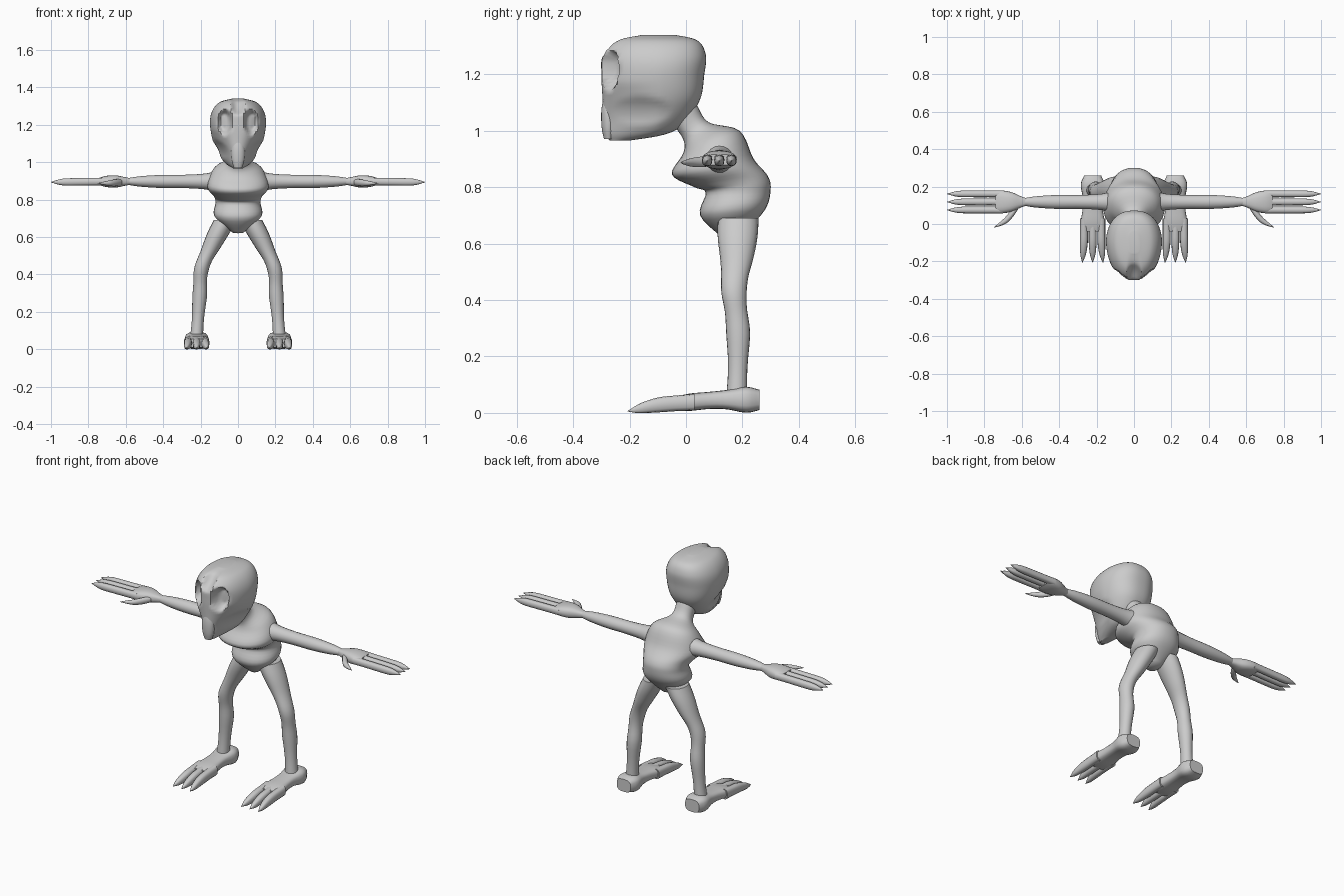
import bpy, bmesh, math
from mathutils import Vector

cube = bpy.data.objects.get("Cube")
if cube:
    bpy.data.objects.remove(cube, do_unlink=True)

skin = bpy.data.materials.new("grey_skin")
skin.use_nodes = True
GREY = (0.6, 0.6, 0.6, 1)
skin.diffuse_color = GREY
skin.node_tree.nodes["Principled BSDF"].inputs["Base Color"].default_value = GREY

X, Y, Z = Vector((1, 0, 0)), Vector((0, 1, 0)), Vector((0, 0, 1))
TIP = 0.001


def clamp(value):
    return min(max(value, 0.0), 1.0)


def sample(rows, count):
    """Catmull-Rom samples, evenly spread over the rows."""
    last = len(rows) - 1
    result = []
    for step in range(count + 1):
        place = step / count * last
        i = min(int(place), last - 1)
        t = place - i
        near = (rows[max(i - 1, 0)], rows[i], rows[i + 1], rows[min(i + 2, last)])
        result.append([
            q + t / 2 * (r - p + t * (2 * p - 5 * q + 4 * r - s
                                      + t * (3 * q - p - 3 * r + s)))
            for p, q, r, s in zip(*near)])
    return result


def loft(name, rings, sides=20, power=2.0, deform=None, mirror=False):
    """Skin superellipse rings, each given as centre and two half-axes."""
    bm = bmesh.new()
    loops = []
    for centre, u, v in rings:
        loop = []
        for k in range(sides):
            angle = math.tau * k / sides
            c, s = math.cos(angle), math.sin(angle)
            across = math.copysign(abs(c) ** (2 / power), c)
            along = math.copysign(abs(s) ** (2 / power), s)
            co = centre + u * across + v * along
            loop.append(bm.verts.new(deform(co) if deform else co))
        loops.append(loop)
    for low, high in zip(loops, loops[1:]):
        for k in range(sides):
            n = (k + 1) % sides
            bm.faces.new((low[k], low[n], high[n], high[k]))
    bm.faces.new(loops[0][::-1])
    bm.faces.new(loops[-1])
    bmesh.ops.recalc_face_normals(bm, faces=bm.faces)
    mesh = bpy.data.meshes.new(name)
    bm.to_mesh(mesh)
    bm.free()
    mesh.materials.append(skin)
    obj = bpy.data.objects.new(name, mesh)
    bpy.context.collection.objects.link(obj)
    bpy.ops.object.select_all(action='DESELECT')
    obj.select_set(True)
    bpy.context.view_layer.objects.active = obj
    bpy.ops.object.shade_smooth_by_angle(angle=math.radians(50))
    if mirror:
        obj.modifiers.new("mirror", 'MIRROR').use_mirror_merge = False


def limb(name, path, radii, u, v, aspect=(1, 1), count=16, mirror=True, **options):
    """Tube along a path; aspect is depth over width at the start and end."""
    centres = sample(path, count)
    widths = sample([(radius,) for radius in radii], count)
    rings = []
    for i, (centre, (width,)) in enumerate(zip(centres, widths)):
        width = max(width, TIP)
        ratio = aspect[0] + (aspect[1] - aspect[0]) * i / count
        rings.append((Vector(centre), u * width, v * width * ratio))
    loft(name, rings, mirror=mirror, **options)


def bump(a, b, a_size, b_size):
    """Rounded falloff, one in the middle and zero outside the ellipse."""
    return clamp(1 - (a / a_size) ** 2 - (b / b_size) ** 2)


# Head: narrow muzzle, hollow cheeks, eye sockets and a cleft brow
def shape_head(co):
    x, y, z = co
    front = clamp((-0.1 - y) / 0.2)
    x *= 1 - front * (0.15 + 0.4 * clamp((1.17 - z) / 0.13))
    x *= 1 - 0.13 * bump(y + 0.16, z - 1.07, 0.11, 0.05)
    socket = bump(abs(x) - 0.07, z - 1.215, 0.04, 0.07)
    cleft = bump(x, z - 1.31, 0.04, 0.06)
    y += front * (0.06 * clamp(1.6 * socket) + 0.05 * cleft)
    return Vector((x, y, z))


# Each row: height, front, back, half-width
head = [(0.965, -0.27, -0.2, 0.035), (1, -0.29, -0.04, 0.08),
        (1.1, -0.295, 0.045, 0.13), (1.2, -0.3, 0.065, 0.15),
        (1.27, -0.295, 0.07, 0.14), (1.32, -0.25, 0.04, 0.1),
        (1.34, -0.17, -0.04, 0.03)]
loft("head", [(Vector((0, (front + back) / 2, z)), X * width, Y * (back - front) / 2)
              for z, front, back, width in sample(head, 48)],
     sides=72, power=2.4, deform=shape_head)

# Nose ridge widening down the muzzle
limb("nose_ridge", [(0, -0.275, 1.17), (0, -0.275, 0.97)],
     [0.01, 0.022, 0.036, 0.034, 0.022], X, Y, aspect=(0.7, 0.7), mirror=False)

# Neck, chest and belly: tilted rings from a front point to a back point
# Each row: front y and z, back y and z, half-width
torso = [(-0.06, 1.04, 0.04, 1.09, 0.055), (-0.01, 0.97, 0.08, 1.03, 0.06),
         (-0.01, 0.92, 0.19, 1, 0.13), (-0.05, 0.845, 0.24, 0.9, 0.165),
         (0.03, 0.8, 0.29, 0.84, 0.13), (0.07, 0.78, 0.3, 0.79, 0.12),
         (0.05, 0.7, 0.28, 0.72, 0.125), (0.13, 0.62, 0.2, 0.63, 0.03)]
rings = []
for front_y, front_z, back_y, back_z, width in sample(torso, 35):
    front, back = Vector((0, front_y, front_z)), Vector((0, back_y, back_z))
    rings.append(((front + back) / 2, X * width, (back - front) / 2))
loft("torso", rings, sides=32, power=2.2)

# Arms reaching straight out to the wrists
ARM_Y, ARM_Z = 0.118, 0.897
limb("arms", [(0.1, ARM_Y, ARM_Z), (0.6, ARM_Y, ARM_Z)],
     [0.06, 0.043, 0.037, 0.037, 0.03, 0.018], Y, Z, aspect=(1, 0.9))

# Hands: palm, curved thumb and three pointed fingers
limb("palms", [(0.57, ARM_Y, ARM_Z), (0.74, ARM_Y, ARM_Z)],
     [0.018, 0.03, 0.052, 0.061, 0.056], Y, Z, aspect=(0.9, 0.35), power=2.6)
limb("thumbs", [(0.62, 0.1, 0.893), (0.68, 0.025, 0.888), (0.75, -0.019, 0.887)],
     [0.022, 0.025, 0.02, 0.01, TIP], Y, Z, aspect=(0.7, 0.9), sides=12)
SIDES = {"inner": -1, "middle": 0, "outer": 1}
for label, side in SIDES.items():
    y = ARM_Y - side * 0.043
    limb(label + "_fingers", [(0.7, y, ARM_Z), (1, y, ARM_Z - 0.004)],
         [0.019, 0.018, 0.018, 0.016, TIP], Y, Z, aspect=(1.1, 1.1),
         sides=12, power=2.5)

# Legs: splayed thighs, knees, calves and ankles
limb("legs", [(0.07, 0.185, 0.69), (0.14, 0.18, 0.55), (0.195, 0.17, 0.43),
              (0.205, 0.185, 0.28), (0.222, 0.18, 0.06)],
     [0.06, 0.06, 0.051, 0.043, 0.04, 0.036, 0.039, 0.032, 0.035],
     X, Y, aspect=(1.2, 1.05), count=24)

# Feet: block heel, low arch and three pointed toes
FOOT_X = 0.221
limb("feet", [(FOOT_X, 0.26, 0.046), (FOOT_X, 0.11, 0.046), (FOOT_X, -0.04, 0.032)],
     [0.045, 0.064, 0.053, 0.054, 0.064, 0.06], X, Z, aspect=(0.8, 0.4), power=3)
for label, side in SIDES.items():
    x = FOOT_X + side * 0.047
    limb(label + "_toes",
         [(x, 0.03, 0.038), (x, -0.1, 0.028), (x + side * 0.008, -0.207, 0.006)],
         [0.021, 0.021, 0.021, 0.015, TIP], X, Z, aspect=(1.4, 1.1),
         sides=12, power=2.6)
